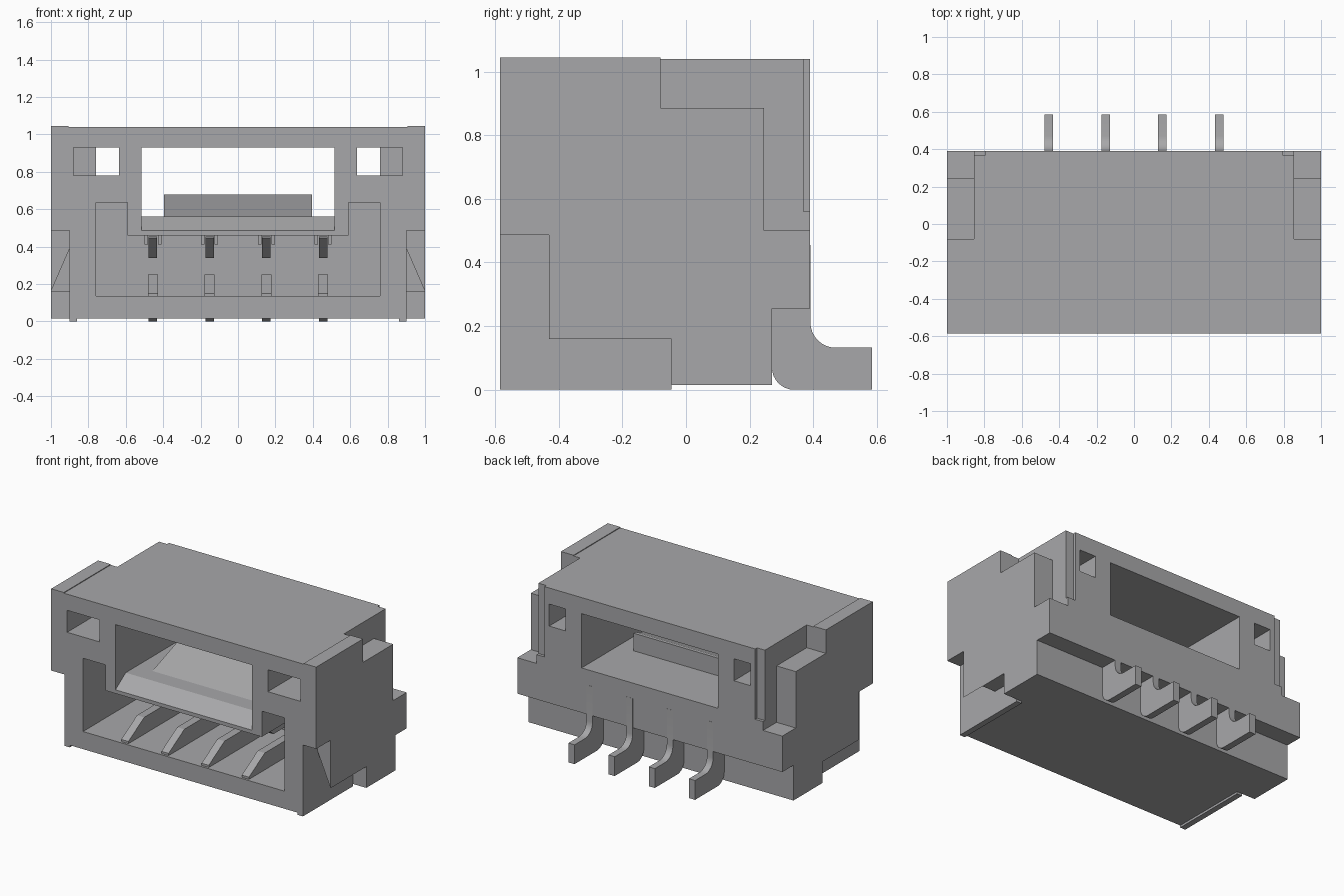
import bpy, bmesh, math
from mathutils import Vector

old = bpy.data.objects.get("Cube")
if old:
    bpy.data.objects.remove(old, do_unlink=True)

grey = bpy.data.materials.new("plain grey")
grey.use_nodes = True
colour = (0.39, 0.39, 0.4, 1)
grey.diffuse_color = colour
for node in grey.node_tree.nodes:
    if node.type == 'BSDF_PRINCIPLED':
        node.inputs["Base Color"].default_value = colour


def prism(name, axis, points, lo, hi):
    """Extrude a 2D outline along x (points are y,z) or y (points are x,z)."""
    def place(p, t):
        return Vector((t, p[0], p[1])) if axis == 'x' else Vector((p[0], t, p[1]))
    bm = bmesh.new()
    face = bm.faces.new([bm.verts.new(place(p, lo)) for p in points])
    moved = bmesh.ops.extrude_face_region(bm, geom=[face])["geom"]
    verts = [v for v in moved if isinstance(v, bmesh.types.BMVert)]
    bmesh.ops.translate(bm, vec=place((0, 0), hi - lo), verts=verts)
    bmesh.ops.recalc_face_normals(bm, faces=bm.faces)
    mesh = bpy.data.meshes.new(name)
    bm.to_mesh(mesh)
    bm.free()
    mesh.materials.append(grey)
    ob = bpy.data.objects.new(name, mesh)
    bpy.context.collection.objects.link(ob)
    return ob


def box(name, x, y, z):
    outline = [(y[0], z[0]), (y[1], z[0]), (y[1], z[1]), (y[0], z[1])]
    return prism(name, 'x', outline, min(x), max(x))


def cut(target, cutter):
    mod = target.modifiers.new("cut", 'BOOLEAN')
    mod.operation = 'DIFFERENCE'
    mod.solver = 'EXACT'
    mod.object = cutter
    bpy.context.view_layer.objects.active = target
    bpy.ops.object.modifier_apply(modifier=mod.name)
    bpy.data.objects.remove(cutter, do_unlink=True)


FRONT, BACK = -0.585, 0.39
body = box("housing", (-1, 1), (FRONT, BACK), (0.015, 1.04))

# Rear underside step
cut(body, box("cutter", (-1.1, 1.1), (0.27, 0.5), (-0.1, 0.255)))

# Through window with a bevelled front sill
cut(body, prism("cutter", 'x', [(-0.6, 0.475), (-0.475, 0.56), (0.5, 0.56),
                                (0.5, 0.93), (-0.6, 0.93)], -0.515, 0.515))

# Lower front cavity
cut(body, box("cutter", (-0.76, 0.76), (-0.7, 0.15), (0.135, 0.46)))

for s in (-1, 1):
    # Taller ends of the cavity
    cut(body, box("cutter", (s * 0.59, s * 0.76), (-0.7, 0.15), (0.3, 0.635)))
    # Latch pocket narrowing to a through hole
    cut(body, box("cutter", (s * 0.635, s * 0.88), (-0.7, -0.1), (0.78, 0.93)))
    cut(body, box("cutter", (s * 0.635, s * 0.76), (-0.2, 0.5), (0.78, 0.93)))
    # Upper rear side steps
    cut(body, prism("cutter", 'x', [(-0.08, 1.2), (-0.08, 0.885), (0.245, 0.885),
                                    (0.245, 0.5), (0.5, 0.5), (0.5, 1.2)],
                    *sorted((s * 0.855, s * 1.1))))
    # Lower front side steps
    cut(body, prism("cutter", 'x', [(-0.7, -0.1), (-0.7, 0.487), (-0.43, 0.487),
                                    (-0.43, 0.16), (-0.045, 0.16), (-0.045, -0.1)],
                    *sorted((s * 0.9, s * 1.1))))
    # Sloped relief behind the lower step
    cut(body, prism("cutter", 'y', [(s * 0.9, 0.39), (s * 1.0, 0.16), (s * 1.0, 0.15),
                                    (s * 0.9, 0.15)], -0.5, -0.25))
    # Rear vertical corner groove
    cut(body, box("cutter", (s * 0.795, s * 0.9), (0.37, 0.5), (0.56, 1.2)))

    side = "left" if s > 0 else "right"
    box(side + "_top_lip", (s * 0.905, s * 1.0), (FRONT, -0.08), (1.03, 1.045))
    box(side + "_foot_rail", (s * 0.86, s * 0.9), (FRONT, -0.045), (0, 0.03))

# Ramped key block on the window floor
prism("ramp_block", 'x', [(-0.36, 0.55), (-0.36, 0.56), (-0.02, 0.68),
                          (0.0, 0.68), (0.0, 0.55)], -0.395, 0.395)


def arc(y, z, r, start, end, steps=8):
    return [(y + r * math.cos(math.radians(start + (end - start) * i / steps)),
             z + r * math.sin(math.radians(start + (end - start) * i / steps)))
            for i in range(steps + 1)]


# Bent contact pins, their support ribs and side guides
pin_outline = ([(0.585, 0), (0.585, 0.132)] + arc(0.471, 0.212, 0.08, 270, 180)
               + [(0.391, 0.455), (-0.42, 0.455), (-0.42, 0.445), (-0.3, 0.34), (0.27, 0.34)]
               + arc(0.34, 0.07, 0.07, 180, 270))
rib_outline = [(-0.57, 0.13), (-0.57, 0.15), (-0.4, 0.25), (0.16, 0.25), (0.16, 0.13)]
for i in range(4):
    x = -0.455 + i * 0.3033
    pin = prism(f"contact_pin_{i + 1}", 'x', pin_outline, x - 0.023, x + 0.023)
    bpy.ops.object.select_all(action='DESELECT')
    pin.select_set(True)
    bpy.context.view_layer.objects.active = pin
    bpy.ops.object.shade_smooth_by_angle(angle=math.radians(25))
    prism(f"support_rib_{i + 1}", 'x', rib_outline, x - 0.027, x + 0.027)
    for s in (-1, 1):
        side = "left" if s > 0 else "right"
        box(f"pin_guide_{i + 1}_{side}", (x + s * 0.027, x + s * 0.045),
            (-0.5, 0.1), (0.412, 0.47))
